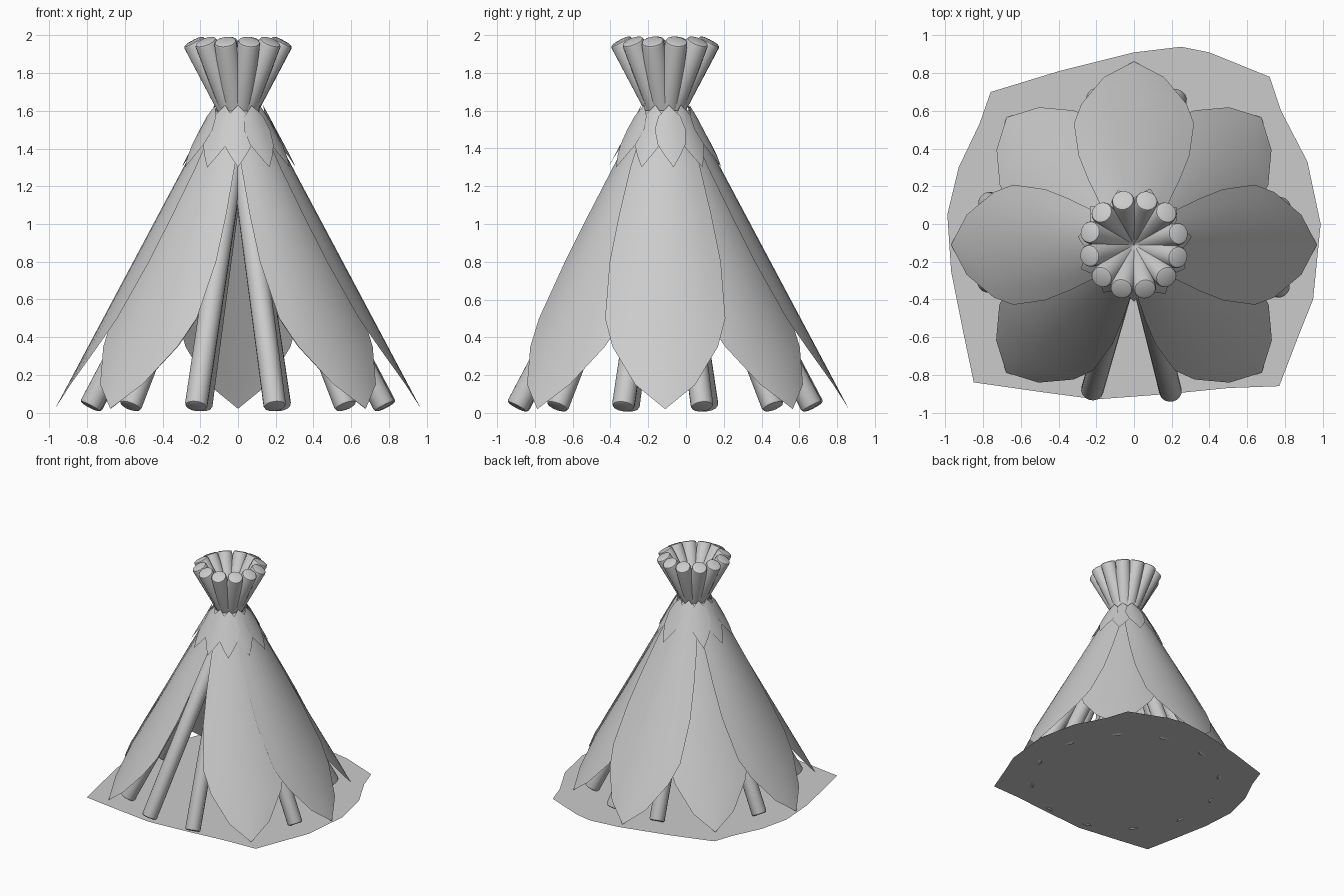
import bpy, bmesh
from math import sin, cos, radians, pi
from mathutils import Vector

cube = bpy.data.objects.get("Cube")
if cube:
    bpy.data.objects.remove(cube)

CENTRE_Y = -0.11          # the tent axis stands a little forward of the mat centre

grey = bpy.data.materials.new("plain_grey")
grey.use_nodes = True
grey.diffuse_color = (0.6, 0.6, 0.6, 1)
grey.node_tree.nodes["Principled BSDF"].inputs["Base Color"].default_value = (0.6, 0.6, 0.6, 1)


def add_object(name, bm, smooth=True):
    mesh = bpy.data.meshes.new(name)
    bm.to_mesh(mesh)
    bm.free()
    obj = bpy.data.objects.new(name, mesh)
    bpy.context.collection.objects.link(obj)
    mesh.materials.append(grey)
    if smooth:
        bpy.ops.object.select_all(action='DESELECT')
        obj.select_set(True)
        bpy.context.view_layer.objects.active = obj
        bpy.ops.object.shade_smooth_by_angle(angle=radians(40))
    return obj


def polar(radius, angle, z):
    return Vector((radius * cos(angle), CENTRE_Y + radius * sin(angle), z))


def cone_radius(z):
    return 0.13 + (1.6 - z) * 0.532


def pole(name, degrees):
    """Straight pole crossing the tent axis, with softly bevelled ends."""
    a = radians(degrees)
    foot, top = polar(0.81, a, 0.03), polar(-0.245, a, 1.97)
    axis = top - foot
    bm = bmesh.new()
    bmesh.ops.create_cone(bm, cap_ends=True, segments=16, radius1=0.06,
                          radius2=0.06, depth=axis.length)
    rims = [e for e in bm.edges if any(len(f.verts) > 4 for f in e.link_faces)]
    bmesh.ops.bevel(bm, geom=rims, offset=0.015, segments=2, affect='EDGES', profile=0.5)
    turn = axis.to_track_quat('Z', 'Y').to_matrix().to_4x4()
    bmesh.ops.transform(bm, matrix=turn, verts=bm.verts)
    bmesh.ops.translate(bm, vec=(foot + top) / 2, verts=bm.verts)
    add_object(name, bm)


def leaf(name, degrees, outline, lift, columns=8):
    """Leaf wrapped round the tent cone; outline is (height, half width) from tip up."""
    a = radians(degrees)
    bm = bmesh.new()
    rows = []
    for z, half in outline:
        r = cone_radius(z) + lift
        rows.append([bm.verts.new(polar(r, a + (2 * i / columns - 1) * half / r, z))
                     for i in range(columns + 1)])
    for low, high in zip(rows, rows[1:]):
        for i in range(columns):
            bm.faces.new((low[i], low[i + 1], high[i + 1], high[i]))
    bmesh.ops.remove_doubles(bm, verts=bm.verts, dist=0.0005)
    add_object(name, bm)


# Ground mat: a thin sheet with an uneven edge
mat_edge = [(-0.76, 0.70), (-0.4, 0.81), (0, 0.91), (0.25, 0.94), (0.4, 0.91), (0.72, 0.78),
            (0.78, 0.6), (0.92, 0.33), (0.99, 0), (0.95, -0.4), (0.87, -0.6), (0.77, -0.86),
            (0.5, -0.87), (0.2, -0.9), (-0.2, -0.93), (-0.5, -0.89), (-0.85, -0.84),
            (-0.9, -0.6), (-0.97, -0.25), (-0.99, 0.05), (-0.93, 0.3), (-0.82, 0.53)]
bm = bmesh.new()
bm.faces.new([bm.verts.new((x, y, 0.016)) for x, y in reversed(mat_edge)])
add_object("ground_mat", bm, smooth=False)

# Ring of twelve poles
for quarter in range(4):
    for step, angle in enumerate((14, 45, 74)):
        pole(f"pole_{quarter * 3 + step + 1}", angle + (quarter * 90 if quarter % 2 == 0
             else 90 + (90 * quarter - 90) + 2 * (45 - angle) + 2 * (angle - 45)))

# Big wall leaves, leaving the front open
wall_outline = [(0.02, 0), (0.15, 0.16), (0.35, 0.285), (0.5, 0.33), (0.8, 0.31),
                (1.05, 0.26), (1.3, 0.2), (1.45, 0.15), (1.6, 0.08)]
for name, angle, lift in (("left", 0, 0), ("right", 180, 0), ("back", 90, 0.002),
                          ("back_left", 45, -0.015), ("back_right", 135, -0.015),
                          ("front_left", -45, -0.012), ("front_right", -135, -0.012)):
    leaf("wall_leaf_" + name, angle, wall_outline, lift)

# Collar of small leaves just under the crossing of the poles
collar_outline = [(1.3, 0), (1.36, 0.04), (1.42, 0.075), (1.5, 0.085), (1.57, 0.06), (1.63, 0)]
for i in range(11):
    leaf(f"collar_leaf_{i + 1}", -90 + i * 360 / 11, collar_outline,
         0.012 + 0.008 * (i % 2), columns=4)
